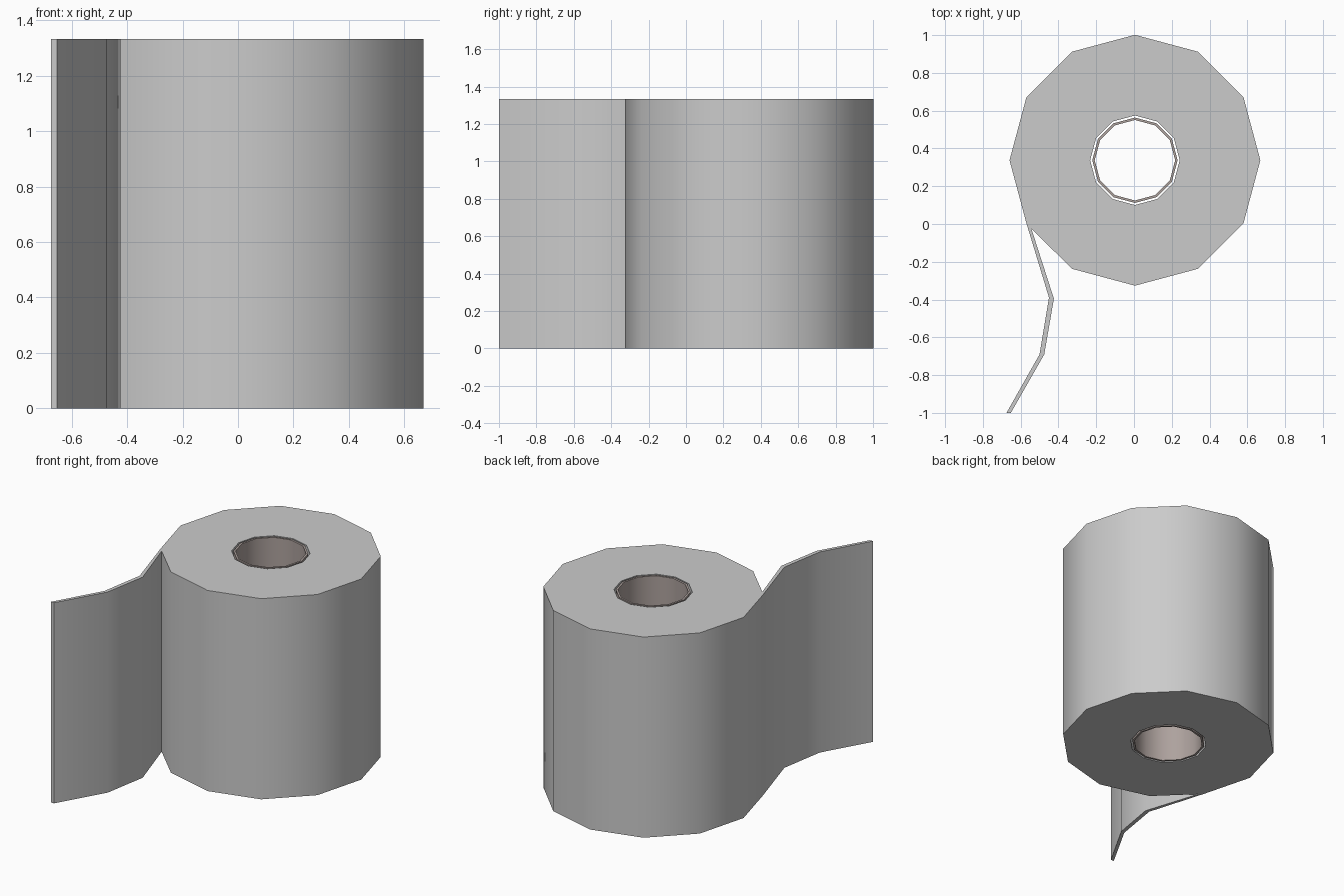
import bpy
from math import cos, sin, tau, radians

if "Cube" in bpy.data.objects:
    bpy.data.objects.remove(bpy.data.objects["Cube"])

HEIGHT, SIDES = 1.333, 12
CX, CY = 0.005, 0.3375


def ring(radius):
    return [(CX + radius * cos(tau * i / SIDES), CY + radius * sin(tau * i / SIDES))
            for i in range(SIDES)]


def prism(name, pts, faces):
    """Extrude a flat, counter-clockwise face layout from the floor to HEIGHT."""
    n = len(pts)
    verts = [(x, y, z) for z in (0, HEIGHT) for x, y in pts]
    edges = {(f[i], f[(i + 1) % len(f)]) for f in faces for i in range(len(f))}
    polys = [f[::-1] for f in faces] + [[i + n for i in f] for f in faces]
    polys += [[a, b, b + n, a + n] for a, b in edges if (b, a) not in edges]
    mesh = bpy.data.meshes.new(name)
    mesh.from_pydata(verts, [], polys)
    mesh.update()
    obj = bpy.data.objects.new(name, mesh)
    bpy.context.collection.objects.link(obj)
    bpy.ops.object.select_all(action='DESELECT')
    obj.select_set(True)
    bpy.context.view_layer.objects.active = obj
    bpy.ops.object.shade_smooth_by_angle(angle=radians(35))
    return obj


def annulus_faces():
    return [[i, (i + 1) % SIDES, SIDES + (i + 1) % SIDES, SIDES + i] for i in range(SIDES)]


# Paper roll with its loose sheet: the sheet leaves the roll at outer corner 7
outer = ring(0.664)
sheet = [(-0.543, -0.026),
         (-0.45, -0.39), (-0.424, -0.395),
         (-0.50, -0.69), (-0.475, -0.69),
         (-0.675, -1.0), (-0.652, -1.0)]
faces = annulus_faces()
s = 2 * SIDES
faces[7] = [7, s, 8, SIDES + 8, SIDES + 7]
left, right = [7, s + 1, s + 3, s + 5], [s, s + 2, s + 4, s + 6]
for i in range(3):
    faces.append([left[i], left[i + 1], right[i + 1], right[i]])
prism("paper_roll", outer + ring(0.237) + sheet, faces)

# Cardboard core, slightly loose inside the roll
core = prism("cardboard_core", ring(0.226) + ring(0.213), annulus_faces())
brown = bpy.data.materials.new("cardboard")
brown.diffuse_color = (0.42, 0.36, 0.34, 1)
brown.use_nodes = True
brown.node_tree.nodes["Principled BSDF"].inputs["Base Color"].default_value = brown.diffuse_color
core.data.materials.append(brown)
